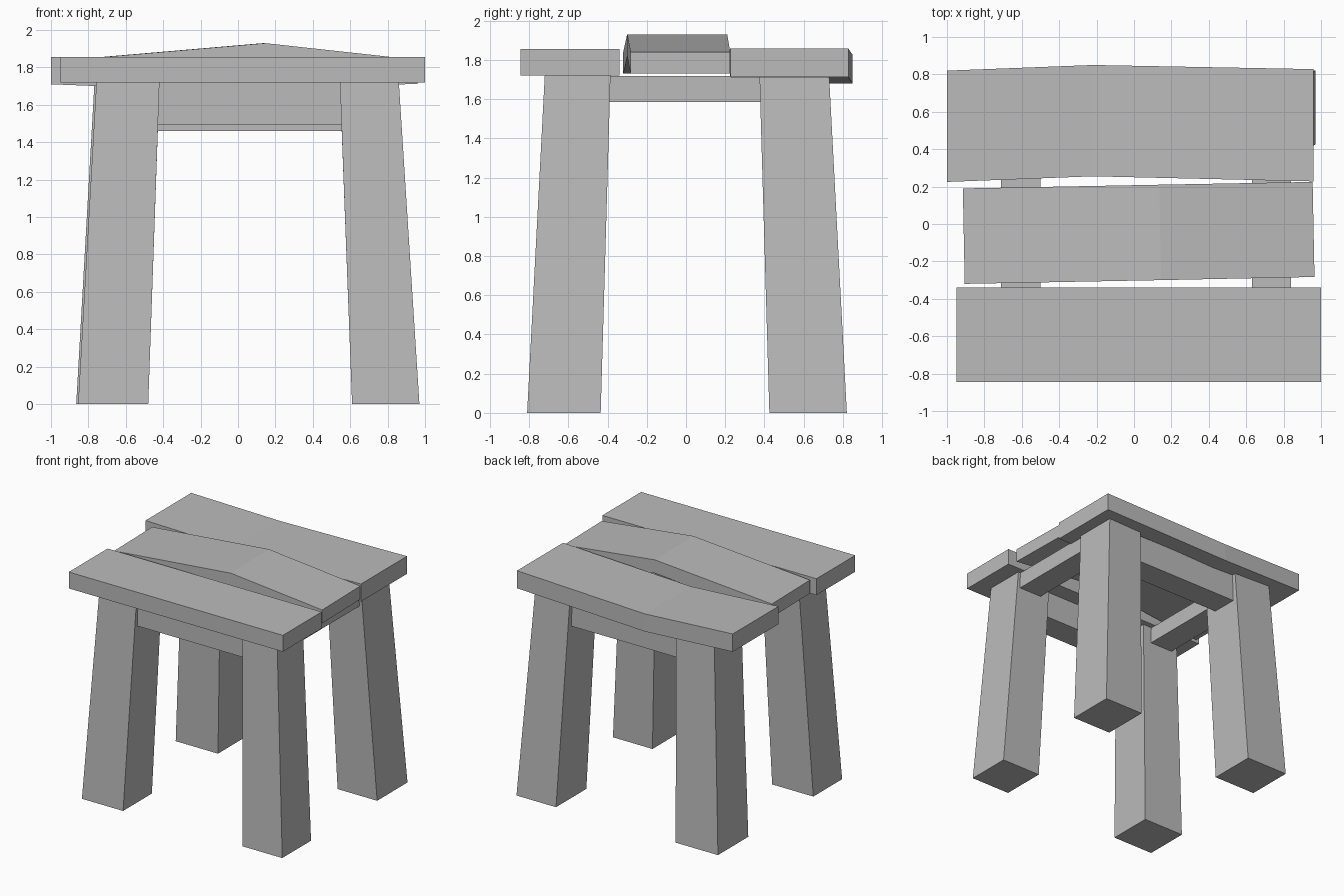
import bpy

default = bpy.data.objects.get("Cube")
if default:
    bpy.data.objects.remove(default, do_unlink=True)

# Single plain grey for the whole stool
grey = bpy.data.materials.new("plain_grey")
grey.use_nodes = True
colour = (0.5, 0.5, 0.5, 1)
grey.diffuse_color = colour
grey.node_tree.nodes["Principled BSDF"].inputs["Base Color"].default_value = colour


def loft(name, rings):
    """Join a row of four-cornered rings into a closed flat-faced solid."""
    verts = [v for ring in rings for v in ring]
    faces = [(0, 1, 2, 3)]
    for r in range(len(rings) - 1):
        a, b = 4 * r, 4 * r + 4
        for i in range(4):
            j = (i + 1) % 4
            faces.append((a + i, b + i, b + j, a + j))
    last = len(verts) - 4
    faces.append(tuple(last + i for i in (3, 2, 1, 0)))
    mesh = bpy.data.meshes.new(name)
    mesh.from_pydata(verts, [], faces)
    mesh.materials.append(grey)
    obj = bpy.data.objects.new(name, mesh)
    bpy.context.collection.objects.link(obj)
    return obj


def plank(name, sections, skew=0):
    """Board along x; each section is x, y range, z range."""
    loft(name, [[(x + skew, y0, z0), (x - skew, y1, z0),
                 (x - skew, y1, z1), (x + skew, y0, z1)]
                for x, y0, y1, z0, z1 in sections])


def leg(name, foot, head, top):
    """Tapered post; foot and head are x and y ranges."""
    rings = []
    for (x0, x1, y0, y1), z in ((foot, 0), (head, top)):
        rings.append([(x0, y0, z), (x0, y1, z), (x1, y1, z), (x1, y0, z)])
    loft(name, rings)


# Seat boards: straight front, arched middle, bowed and sagging back
plank("front_seat_board", [(-0.95, -0.845, -0.34, 1.72, 1.855),
                           (1.0, -0.845, -0.34, 1.72, 1.855)])
plank("middle_seat_board", [(-0.91, -0.32, 0.19, 1.73, 1.84),
                            (0.14, -0.30, 0.21, 1.82, 1.93),
                            (0.96, -0.283, 0.225, 1.73, 1.84)], 0.005)
plank("back_seat_board", [(-1.0, 0.225, 0.82, 1.71, 1.857),
                          (-0.22, 0.255, 0.85, 1.68, 1.825),
                          (0.96, 0.228, 0.828, 1.712, 1.857)])

# Splayed legs
front_foot, front_head = (-0.81, -0.435), (-0.72, -0.385)
back_foot, back_head = (0.425, 0.82), (0.375, 0.73)
leg("front_right_leg", (-0.855, -0.48) + front_foot, (-0.757, -0.42) + front_head, 1.72)
leg("back_right_leg", (-0.865, -0.48) + back_foot, (-0.768, -0.42) + back_head, 1.71)
leg("front_left_leg", (0.61, 0.97) + front_foot, (0.545, 0.86) + front_head, 1.72)
leg("back_left_leg", (0.61, 0.97) + back_foot, (0.545, 0.86) + back_head, 1.71)

# Rails under the seat, with ends sunk into the legs
plank("front_rail", [(x, -0.70, -0.48, 1.495, 1.72) for x in (-0.5, 0.62)])
plank("back_rail", [(x, 0.48, 0.70, 1.46, 1.69) for x in (-0.5, 0.62)])
plank("right_side_rail", [(x, -0.42, 0.42, 1.585, 1.718) for x in (-0.71, -0.50)])
plank("left_side_rail", [(x, -0.42, 0.42, 1.585, 1.718) for x in (0.63, 0.84)])
